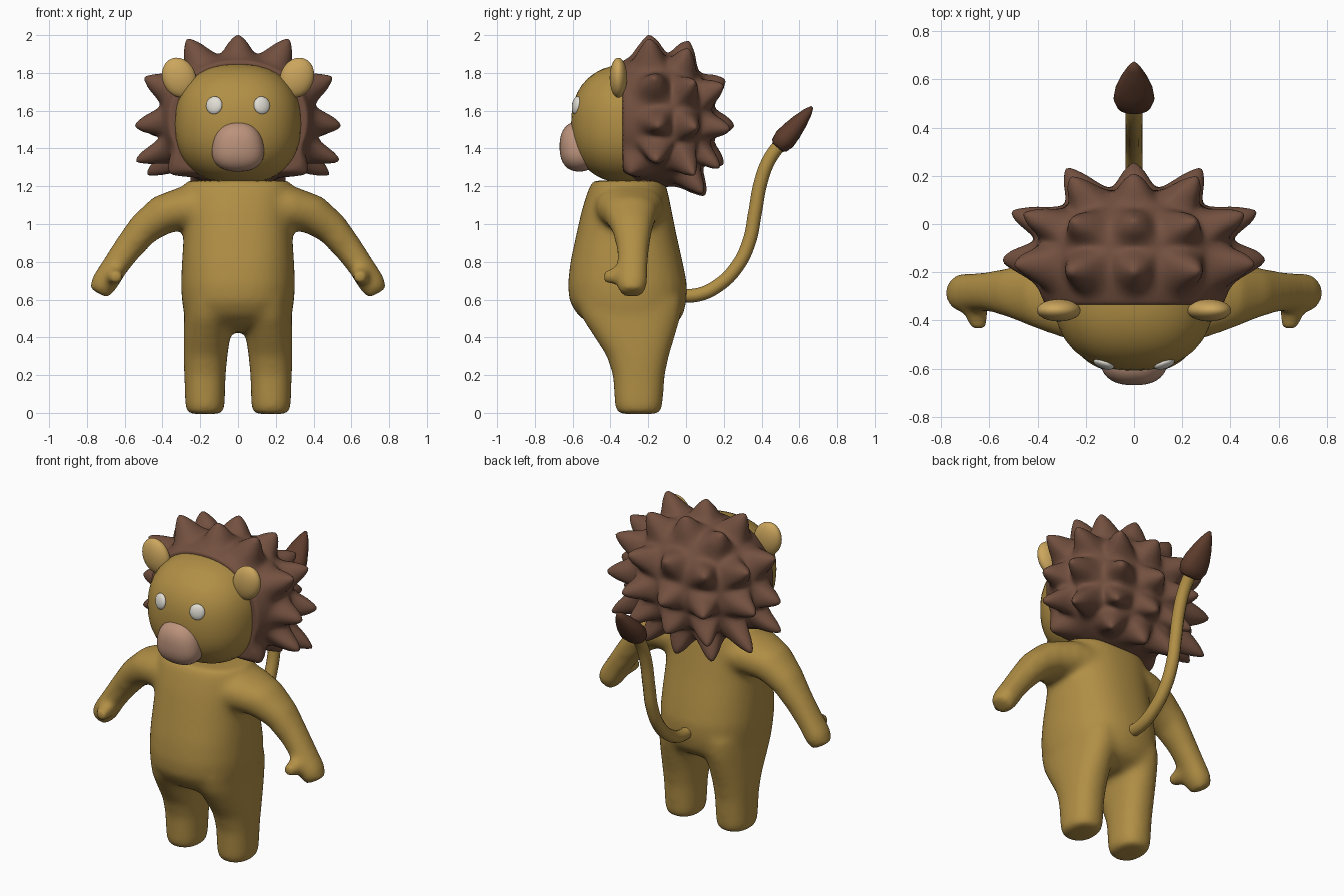
import bpy, bmesh, math
from mathutils import Vector

if "Cube" in bpy.data.objects:
    bpy.data.objects.remove(bpy.data.objects["Cube"])

def material(name, rgb):
    m = bpy.data.materials.new(name)
    m.diffuse_color = (*rgb, 1)
    m.use_nodes = True
    m.node_tree.nodes["Principled BSDF"].inputs["Base Color"].default_value = m.diffuse_color
    return m

GOLD = material("gold_fur", (0.44, 0.275, 0.06))
EAR = material("light_fur", (0.60, 0.38, 0.11))
BROWN = material("mane_brown", (0.17, 0.08, 0.05))
DARK = material("tuft_brown", (0.11, 0.045, 0.025))
PINK = material("muzzle_pink", (0.50, 0.29, 0.20))
WHITE = material("eye_white", (0.75, 0.73, 0.66))

def finish(bm, name, mat):
    bmesh.ops.recalc_face_normals(bm, faces=bm.faces)
    for f in bm.faces:
        f.smooth = True
    me = bpy.data.meshes.new(name)
    bm.to_mesh(me)
    bm.free()
    ob = bpy.data.objects.new(name, me)
    bpy.context.collection.objects.link(ob)
    me.materials.append(mat)
    return ob

def loft(bm, sections, power=2.0, n=32):
    """Skin a run of superelliptic sections: (centre, U half-axis, V half-axis)."""
    rings = []
    for c, u, v in sections:
        ring = []
        for i in range(n):
            a = 2 * math.pi * i / n
            ca, sa = math.cos(a), math.sin(a)
            k = (abs(ca) ** power + abs(sa) ** power) ** (-1 / power)
            ring.append(bm.verts.new(Vector(c) + Vector(u) * ca * k + Vector(v) * sa * k))
        rings.append(ring)
    for a, b in zip(rings, rings[1:]):
        for i in range(n):
            bm.faces.new((a[i], a[(i + 1) % n], b[(i + 1) % n], b[i]))
    bm.faces.new(rings[0])
    bm.faces.new(rings[-1])

def onto_super(d, c, r, p):
    """Push direction d out to a superellipsoid with centre c and radii r."""
    s = sum(abs(x) ** p for x in d) ** (-1 / p)
    return Vector([c[i] + r[i] * d[i] * s for i in range(3)])

def super_ball(c, r, p=2.0, sub=4):
    bm = bmesh.new()
    bmesh.ops.create_icosphere(bm, subdivisions=sub, radius=1)
    for v in bm.verts:
        v.co = onto_super(v.co, c, r, p)
    return bm

# Body: torso, legs and arms fused by voxel remesh
bm = bmesh.new()
torso = [(0.43, .20, -.40, -.13), (0.47, .262, -.51, -.05), (0.52, .285, -.575, -.015),
         (0.59, .297, -.617, .002), (0.68, .302, -.626, .006), (0.8, .297, -.612, -.018),
         (0.95, .287, -.58, -.052), (1.08, .283, -.55, -.078), (1.18, .283, -.518, -.098),
         (1.23, .272, -.495, -.115)]
loft(bm, [((0, (a + b) / 2, z), (w, 0, 0), (0, (b - a) / 2, 0)) for z, w, a, b in torso], 2.4)
leg = [(-.006, .175, .09, -.36, -.14), (0.03, .175, .105, -.376, -.124), (0.2, .175, .11, -.388, -.112),
       (0.3, .172, .116, -.42, -.09), (0.4, .165, .123, -.485, -.06), (0.5, .155, .13, -.55, -.03),
       (0.6, .15, .13, -.58, -.02)]
# arm path: x, z, thickness, depth, y
arm = [(.16, 1.09, .12, .19, -.30), (.28, 1.085, .115, .178, -.30), (.40, 1.05, .105, .14, -.295),
       (.50, .975, .088, .108, -.285), (.585, .87, .077, .086, -.28), (.66, .765, .07, .08, -.282),
       (.71, .685, .072, .082, -.285), (.738, .632, .056, .068, -.287)]
for s in (-1, 1):
    loft(bm, [((s * cx, (a + b) / 2, z), (w, 0, 0), (0, (b - a) / 2, 0)) for z, cx, w, a, b in leg], 2.3)
    secs = []
    for i, (x, z, t, d, y) in enumerate(arm):
        p, q = arm[max(i - 1, 0)], arm[min(i + 1, len(arm) - 1)]
        n = Vector((p[1] - q[1], 0, q[0] - p[0])).normalized() * t
        secs.append(((s * x, y, z), (s * n.x, 0, n.z), (0, d, 0)))
    loft(bm, secs, 2.2)
    # thumb
    loft(bm, [((s * .665, -.30, .735), (.055, 0, 0), (0, 0, .055)),
              ((s * .652, -.38, .725), (.05, 0, 0), (0, 0, .046)),
              ((s * .645, -.437, .72), (.038, 0, 0), (0, 0, .036))])
body = finish(bm, "body", GOLD)
rm = body.modifiers.new("fuse", 'REMESH')
rm.mode = 'VOXEL'
rm.voxel_size = 0.015
rm.use_smooth_shade = True
sm = body.modifiers.new("soften", 'SMOOTH')
sm.factor = 0.5
sm.iterations = 28

# Head
finish(super_ball((0, -.28, 1.53), (.335, .328, .318), 2.35), "head", GOLD)

# Muzzle: pear shape, narrower toward the top
bm = super_ball((0, -.565, 1.41), (.136, .104, .132), 2.4)
for v in bm.verts:
    t = (v.co.z - 1.41) / .132
    v.co.x *= 1 - .12 * t
finish(bm, "muzzle", PINK)

# Ears and eyes
for s, side in ((-1, "right"), (1, "left")):
    ear = finish(super_ball((0, 0, 0), (.088, .046, .108)), "ear_" + side, EAR)
    ear.location = (s * .312, -.358, 1.775)
    ear.rotation_euler = (0, s * math.radians(22), 0)
    eye = finish(super_ball((0, 0, 0), (.045, .02, .048), 2, 3), "eye_" + side, WHITE)
    eye.location = (s * .126, -.58, 1.628)
    eye.rotation_euler = (math.radians(-8), 0, s * math.radians(20))

# Mane: rounded shell (longer in front of its centre) pulled out into rows of spikes
C = Vector((0, -.13, 1.55))
def mane_radii(d):
    return (.415, .42 if d.y < 0 else .28, .355)

def mane_base(d):
    return onto_super(d, C, mane_radii(d), 2.1)

half = [(0, -.2, 2.015), (.28, -.2, 2.0), (.515, -.17, 1.785), (.565, -.15, 1.52), (.56, -.16, 1.325),
        (0, .02, 1.98), (.26, .02, 1.94), (.47, .05, 1.76), (.525, .06, 1.51), (.50, .05, 1.25),
        (0, .22, 1.77), (.27, .21, 1.74), (0, .27, 1.52), (.29, .25, 1.5),
        (0, .21, 1.31), (.28, .19, 1.29), (0, .11, 1.135), (.25, .1, 1.145), (.37, -.30, 1.26)]
tips = [Vector(t) for t in half] + [Vector((-x, y, z)) for x, y, z in half if x]
spikes = []
for t in tips:
    d = t - C
    base = mane_base(Vector([a / r for a, r in zip(d, mane_radii(d))]))
    spikes.append((base, t - base))
bm = bmesh.new()
bmesh.ops.create_icosphere(bm, subdivisions=6, radius=1)
for v in bm.verts:
    co = mane_base(v.co)
    # only the nearest spike pulls, fading out where a neighbour is equally near
    near = sorted(((co - b).length, i) for i, (b, _) in enumerate(spikes))
    (d1, i), (d2, _) = near[:2]
    w = max(0, 1 - d1 / .135) ** 1.25 * min(1, (d2 - d1) / (d2 + d1) * 2.2)
    v.co = co + spikes[i][1] * w
    v.co.y = max(v.co.y, -.335)
mane = finish(bm, "mane", BROWN)
ms = mane.modifiers.new("soften", 'SMOOTH')
ms.factor = 0.5
ms.iterations = 5

# Tail
cu = bpy.data.curves.new("tail", 'CURVE')
cu.dimensions = '3D'
cu.bevel_depth = .036
cu.bevel_resolution = 4
cu.use_fill_caps = True
path = [(-.06, .625), (.06, .625), (.17, .675), (.27, .775), (.335, .91), (.365, 1.06),
        (.395, 1.22), (.44, 1.34), (.52, 1.45)]
sp = cu.splines.new('BEZIER')
sp.bezier_points.add(len(path) - 1)
for bp, (y, z) in zip(sp.bezier_points, path):
    bp.co = (0, y, z)
    bp.handle_left_type = bp.handle_right_type = 'AUTO'
cu.materials.append(GOLD)
tail = bpy.data.objects.new("tail", cu)
bpy.context.collection.objects.link(tail)

# Tail tuft: teardrop along the tail direction
a, b = Vector((0, .485, 1.405)), Vector((0, .668, 1.62))
side = Vector((0, -(b - a).z, (b - a).y)).normalized()
bm = bmesh.new()
loft(bm, [(a.lerp(b, t), (w, 0, 0), side * h) for t, w, h in
          [(0, .05, .035), (.05, .072, .05), (.2, .085, .06), (.4, .078, .055),
           (.65, .056, .042), (.88, .028, .024), (1, .008, .007)]], 2.2, 24)
finish(bm, "tail_tuft", DARK)
